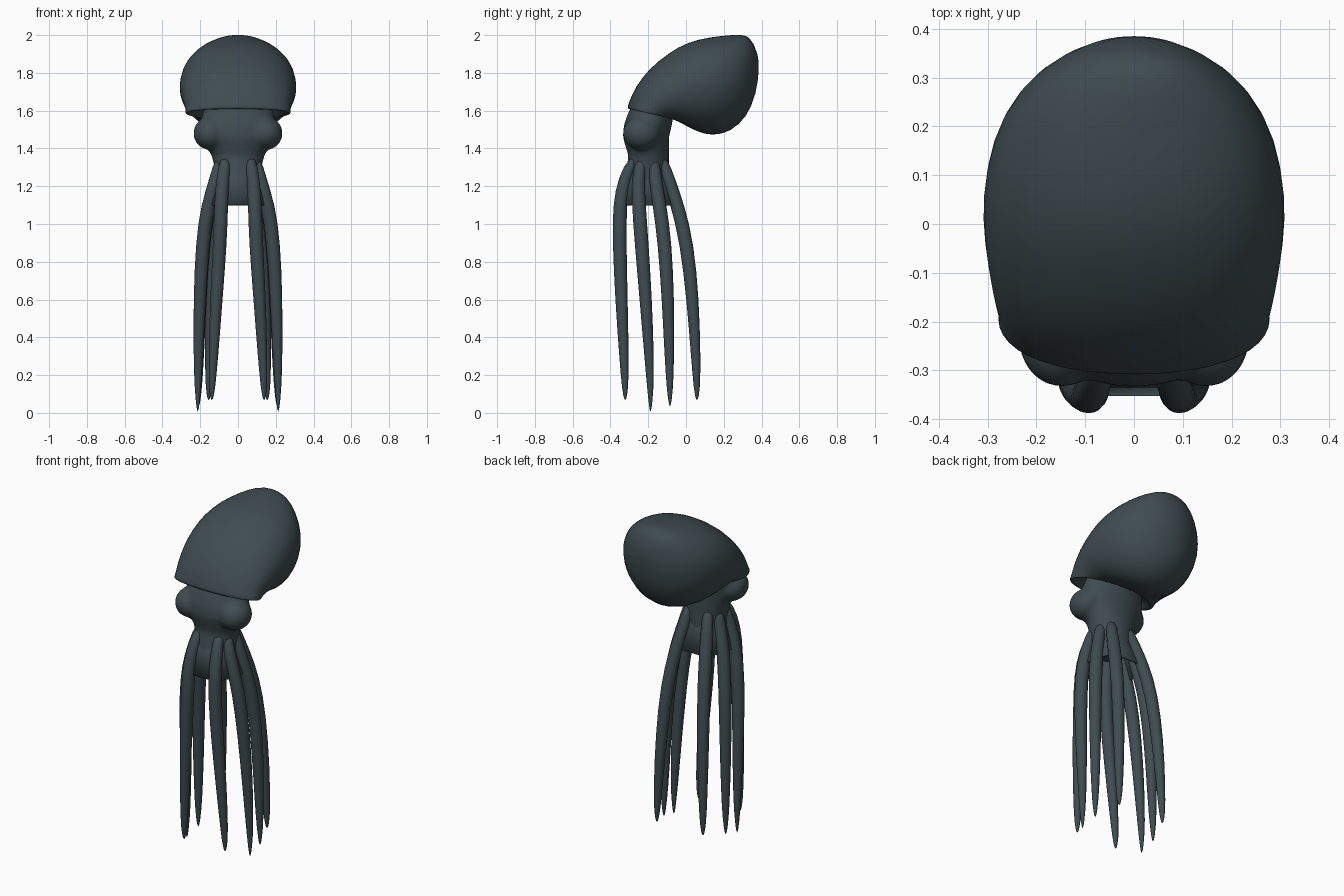
import bpy, bmesh
from math import sin, cos, pi
from mathutils import Matrix, Vector

cube = bpy.data.objects.get("Cube")
if cube:
    bpy.data.objects.remove(cube, do_unlink=True)

skin = bpy.data.materials.new("dark slate skin")
skin.use_nodes = True
skin.diffuse_color = (0.05, 0.072, 0.082, 1)
bsdf = next(n for n in skin.node_tree.nodes if n.type == 'BSDF_PRINCIPLED')
bsdf.inputs["Base Color"].default_value = skin.diffuse_color
bsdf.inputs["Roughness"].default_value = 0.7


def finish(name, bm):
    """Turn a bmesh into a smooth shaded object."""
    bmesh.ops.recalc_face_normals(bm, faces=bm.faces)
    for f in bm.faces:
        f.smooth = True
    mesh = bpy.data.meshes.new(name)
    bm.to_mesh(mesh)
    bm.free()
    mesh.materials.append(skin)
    obj = bpy.data.objects.new(name, mesh)
    bpy.context.collection.objects.link(obj)
    return obj


def loft(bm, rings, caps=True):
    """Bridge closed rings of points, with optional end caps."""
    loops = [[bm.verts.new(p) for p in ring] for ring in rings]
    n = len(loops[0])
    for a, b in zip(loops, loops[1:]):
        for i in range(n):
            j = (i + 1) % n
            bm.faces.new((a[i], a[j], b[j], b[i]))
    if caps:
        bm.faces.new(loops[0])
        bm.faces.new(loops[-1])


def section(top, bottom, width, shift=0.0, n=24):
    """Egg-shaped ring between two side-profile points (y, z)."""
    a, b = Vector((0, *top)), Vector((0, *bottom))
    mid, half = (a + b) / 2, (a - b) / 2
    return [mid + half * (cos(t) + shift * sin(t) ** 2) + Vector((width * sin(t), 0, 0))
            for t in (2 * pi * i / n for i in range(n))]


def subdivide(obj):
    obj.modifiers.new("smooth", 'SUBSURF').levels = 1
    obj.modifiers["smooth"].render_levels = 1


# Mantle: leaning sac with an open lower rim
mantle_profile = [
    ((-0.25, 1.66), (-0.09, 1.62), 0.20),
    ((-0.29, 1.61), (-0.07, 1.565), 0.25),
    ((-0.315, 1.605), (-0.05, 1.55), 0.285),
    ((-0.305, 1.64), (-0.035, 1.54), 0.278),
    ((-0.27, 1.725), (0.0, 1.52), 0.288),
    ((-0.2, 1.82), (0.06, 1.487), 0.302),
    ((-0.09, 1.91), (0.14, 1.462), 0.315),
    ((0.01, 1.965), (0.24, 1.485), 0.308),
    ((0.12, 1.99), (0.325, 1.565), 0.277),
    ((0.22, 2.0), (0.373, 1.685), 0.215),
    ((0.29, 2.005), (0.39, 1.82), 0.135),
    ((0.34, 1.99), (0.38, 1.91), 0.055),
]
bm = bmesh.new()
loft(bm, [section(t, b, w, 0.15) for t, b, w in mantle_profile])
subdivide(finish("mantle", bm))

# Head and neck with eye bulges, fused into one soft form
head_profile = [  # height, front y, back y, half width
    (1.68, -0.26, -0.08, 0.16), (1.58, -0.31, -0.065, 0.19),
    (1.52, -0.33, -0.075, 0.20), (1.46, -0.335, -0.09, 0.19),
    (1.41, -0.32, -0.09, 0.165), (1.36, -0.305, -0.09, 0.14),
    (1.30, -0.315, -0.09, 0.125), (1.22, -0.33, -0.09, 0.12),
]
bm = bmesh.new()
loft(bm, [section((f, z), (b, z), w) for z, f, b, w in head_profile])
for side in (-1, 1):
    place = Matrix.Translation((side * 0.147, -0.235, 1.48)) @ Matrix.Diagonal((0.09, 0.1, 0.088, 1))
    bmesh.ops.create_uvsphere(bm, u_segments=24, v_segments=16, radius=1, matrix=place)
head = finish("head", bm)
remesh = head.modifiers.new("fuse", 'REMESH')
remesh.mode = 'VOXEL'
remesh.voxel_size = 0.012
remesh.use_smooth_shade = True
soften = head.modifiers.new("soften", 'SMOOTH')
soften.factor = 0.5
soften.iterations = 8

# Arms: stations of (x, y) at shared heights, down to each tip
heights = (1.36, 1.25, 1.1, 0.9, 0.6, 0.3, 0.12)
radii = (0.03, 0.036, 0.039, 0.039, 0.035, 0.027, 0.018)
arms = {
    "front": ([(.065, -.27), (.08, -.325), (.09, -.352), (.095, -.352),
               (.115, -.342), (.13, -.328), (.138, -.322)], 0.065),
    "front_side": ([(.09, -.23), (.115, -.255), (.16, -.25), (.188, -.235),
                    (.203, -.213), (.21, -.195), (.213, -.188)], 0.0),
    "back_side": ([(.09, -.17), (.115, -.165), (.155, -.14), (.185, -.112),
                   (.2, -.095), (.205, -.088), (.208, -.085)], 0.03),
    "back": ([(.06, -.13), (.075, -.095), (.1, -.045), (.122, .005),
              (.14, .036), (.15, .052), (.155, .058)], 0.065),
}


def circle(x, y, z, r, n=10):
    return [(x + r * cos(2 * pi * i / n), y + r * sin(2 * pi * i / n), z) for i in range(n)]


for side, label in ((1, "left"), (-1, "right")):
    for name, (path, tip) in arms.items():
        rings = [circle(side * x, y, z, r) for (x, y), z, r in zip(path, heights, radii)]
        x, y = path[-1]
        rings.append(circle(side * x, y, tip, 0.004))
        bm = bmesh.new()
        loft(bm, rings)
        subdivide(finish(f"{label}_{name}_arm", bm))

# Web: thin skirt stretched between neighbouring arms
paths = [p for p, _ in arms.values()]
bm = bmesh.new()
rings = []
for k in range(3):
    ring = [(p[k][0], p[k][1], heights[k]) for p in paths]
    rings.append(ring + [(-x, y, z) for x, y, z in reversed(ring)])
loft(bm, rings, caps=False)
web = finish("arm_web", bm)
web.modifiers.new("thickness", 'SOLIDIFY').thickness = 0.008
